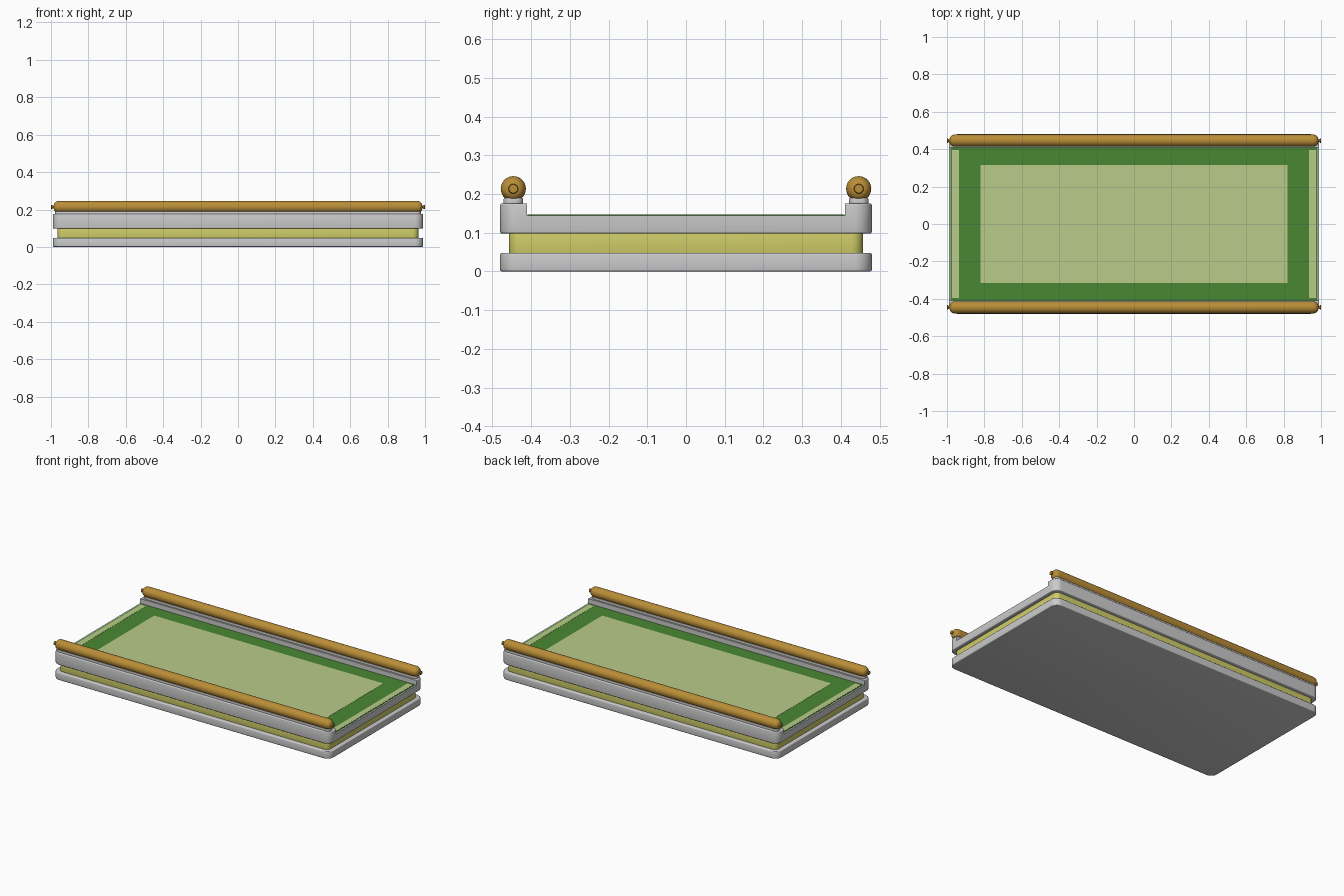
import bpy, bmesh, math

if "Cube" in bpy.data.objects:
    bpy.data.objects.remove(bpy.data.objects["Cube"])


def material(name, rgb):
    m = bpy.data.materials.new(name)
    m.diffuse_color = [(c / 255) ** 2.2 for c in rgb] + [1]
    m.use_nodes = True
    m.node_tree.nodes["Principled BSDF"].inputs["Base Color"].default_value = m.diffuse_color
    return m


YELLOW = material("yellow", (206, 204, 104))
GREEN = material("dark_green", (74, 135, 54))
PALE = material("pale_green", (184, 202, 138))
WOOD = material("wood", (184, 140, 58))


def finish(bm, name, mat=None):
    bmesh.ops.recalc_face_normals(bm, faces=bm.faces)
    mesh = bpy.data.meshes.new(name)
    bm.to_mesh(mesh)
    bm.free()
    ob = bpy.data.objects.new(name, mesh)
    bpy.context.collection.objects.link(ob)
    if mat:
        mesh.materials.append(mat)
    return ob


def smooth(ob):
    bpy.ops.object.select_all(action='DESELECT')
    ob.select_set(True)
    bpy.context.view_layer.objects.active = ob
    bpy.ops.object.shade_smooth_by_angle(angle=math.radians(35))


def bridge(bm, rings):
    for a, b in zip(rings, rings[1:]):
        n = len(a)
        for i in range(n):
            bm.faces.new((a[i], a[(i + 1) % n], b[(i + 1) % n], b[i]))
    bm.faces.new(rings[0])
    bm.faces.new(rings[-1])


def slab(name, hx, hy, r, z0, z1, edge=0.005, cy=0, mat=None):
    """Rounded rectangle slab with softened top and bottom edges."""
    levels = []
    for k in range(4):
        a = math.pi / 2 * k / 3
        levels.append((z0 + edge * (1 - math.sin(a)), edge * (1 - math.cos(a))))
    levels = levels[::-1] + [(z0 + z1 - z, d) for z, d in levels]
    levels.sort()
    bm = bmesh.new()
    rings = []
    for z, d in levels:
        ring = []
        for q, (sx, sy) in enumerate(((1, 1), (-1, 1), (-1, -1), (1, -1))):
            for k in range(9):
                a = math.pi / 2 * (q + k / 8)
                ring.append(bm.verts.new((sx * (hx - r) + (r - d) * math.cos(a),
                                          cy + sy * (hy - r) + (r - d) * math.sin(a), z)))
        rings.append(ring)
    bridge(bm, rings)
    return finish(bm, name, mat)


def box(name, x0, x1, y0, y1, z0, z1, mat=None):
    bm = bmesh.new()
    bmesh.ops.create_cube(bm, size=1)
    for v in bm.verts:
        v.co = ((x0 + x1) / 2 + v.co.x * (x1 - x0), (y0 + y1) / 2 + v.co.y * (y1 - y0),
                (z0 + z1) / 2 + v.co.z * (z1 - z0))
    return finish(bm, name, mat)


def roll(name, cy, cz, profile):
    """Lathe around the x axis; the half profile is mirrored."""
    full = [(-x, r) for x, r in profile] + profile[::-1]
    bm = bmesh.new()
    rings = [[bm.verts.new((x, cy + r * math.cos(i * math.tau / 32),
                            cz + r * math.sin(i * math.tau / 32))) for i in range(32)]
             for x, r in full]
    bridge(bm, rings)
    return finish(bm, name, WOOD)


# Base and recessed yellow band
smooth(slab("base", 0.99, 0.48, 0.045, 0, 0.048))
smooth(slab("yellow_band", 0.965, 0.457, 0.03, 0.044, 0.102, 0.002, mat=YELLOW))

# Upper tray: block with a channel cut between the two raised sides
tray = slab("upper_tray", 0.99, 0.48, 0.045, 0.098, 0.176)
cutter = box("tray_cutter", -1.2, 1.2, -0.41, 0.41, 0.145, 0.3)
cutter.hide_render = True
cutter.hide_viewport = True
cut = tray.modifiers.new("channel", 'BOOLEAN')
cut.operation = 'DIFFERENCE'
cut.solver = 'EXACT'
cut.object = cutter
bpy.context.view_layer.update()
bpy.context.view_layer.objects.active = tray
bpy.ops.object.modifier_apply(modifier=cut.name)
bpy.data.objects.remove(cutter)
smooth(tray)

# Green top with pale panels
box("green_top", -0.98, 0.98, -0.409, 0.409, 0.14, 0.1465, GREEN)
box("centre_panel", -0.82, 0.82, -0.315, 0.315, 0.145, 0.1475, PALE)
for s, side in ((-1, "left"), (1, "right")):
    box(side + "_strip", *sorted((s * 0.935, s * 0.972)), -0.395, 0.395, 0.145, 0.1475, PALE)

# Side rolls on narrow plinths, with small flared end knobs
HALF = [(1.0, 0.011), (0.997, 0.0125), (0.988, 0.006), (0.984, 0.012)]
HALF += [(0.955 + 0.029 * math.cos(a), 0.012 + 0.0205 * math.sin(a))
         for a in (math.pi / 2 * k / 7 for k in range(1, 8))]
for s, side in ((-1, "front"), (1, "back")):
    smooth(slab(side + "_plinth", 0.978, 0.025, 0.02, 0.172, 0.19, 0.004, cy=s * 0.446))
    smooth(roll(side + "_roll", s * 0.446, 0.2135, HALF))
